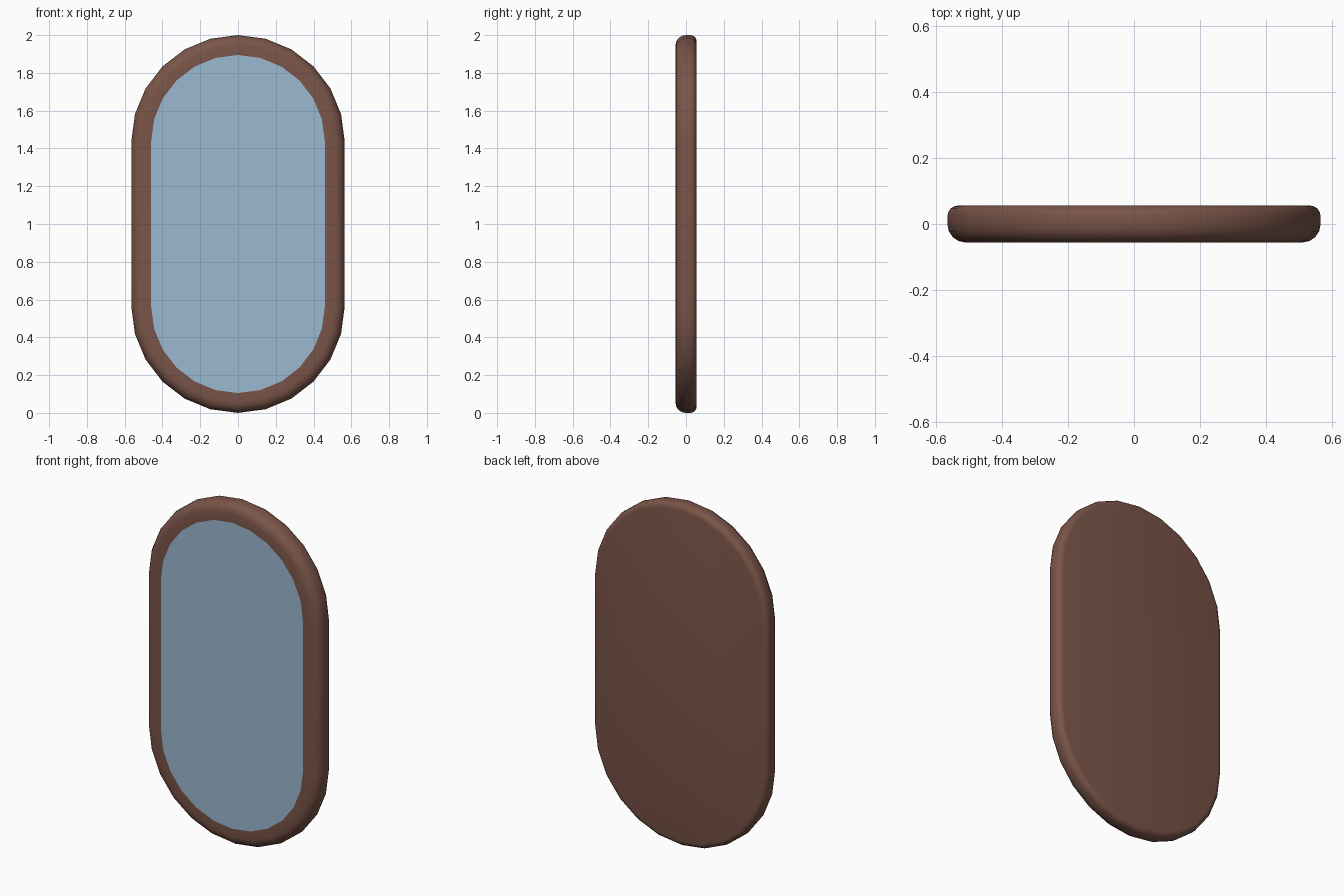
import bpy, bmesh, math

if "Cube" in bpy.data.objects:
    bpy.data.objects.remove(bpy.data.objects["Cube"])

HALF_W, HEIGHT, HALF_D = 0.565, 2.0, 0.056
SEG = 12  # sides per rounded end


def material(name, rgb):
    m = bpy.data.materials.new(name)
    m.diffuse_color = (*rgb, 1)
    m.use_nodes = True
    m.node_tree.nodes["Principled BSDF"].inputs["Base Color"].default_value = m.diffuse_color
    return m


def ring(bm, inset, y):
    """Upright capsule outline, inset from the outer edge, at depth y."""
    r = HALF_W - inset
    verts = []
    for centre, start in ((HEIGHT - HALF_W, 0), (HALF_W, math.pi)):
        for i in range(SEG + 1):
            a = start + math.pi * i / SEG
            verts.append(bm.verts.new((r * math.cos(a), y, centre + r * math.sin(a))))
    return verts


def finish(bm, name, mat):
    bmesh.ops.recalc_face_normals(bm, faces=bm.faces)
    me = bpy.data.meshes.new(name)
    bm.to_mesh(me)
    bm.free()
    ob = bpy.data.objects.new(name, me)
    bpy.context.collection.objects.link(ob)
    me.materials.append(mat)
    bpy.ops.object.select_all(action='DESELECT')
    ob.select_set(True)
    bpy.context.view_layer.objects.active = ob
    bpy.ops.object.shade_smooth_by_angle(angle=math.radians(40))
    return ob


def rounded(radius, front):
    """Quarter-round (inset, y) points for the front or back edge."""
    pts = []
    for i in range(5):
        a = math.pi / 2 * i / 4
        pts.append((radius * (1 - math.sin(a)), HALF_D - radius * (1 - math.cos(a))))
    return [(p, -y) for p, y in pts] if front else pts[::-1]


# Frame: softer rounding in front, tighter at the back, closed back panel
bm = bmesh.new()
profile = [(0.105, -HALF_D)] + rounded(0.055, True) + rounded(0.032, False)
rings = [ring(bm, p, y) for p, y in profile]
for a, b in zip(rings, rings[1:]):
    n = len(a)
    for i in range(n):
        j = (i + 1) % n
        bm.faces.new((a[i], a[j], b[j], b[i]))
bm.faces.new(rings[-1])
finish(bm, "mirror_frame", material("brown wood", (0.195, 0.09, 0.065)))

# Glass: flat pane flush with the front of the frame
bm = bmesh.new()
pane = bm.faces.new(ring(bm, 0.105, -HALF_D))
glass = finish(bm, "mirror_glass", material("pale blue glass", (0.33, 0.48, 0.64)))
if glass.data.polygons[0].normal.y > 0:
    glass.data.flip_normals()
